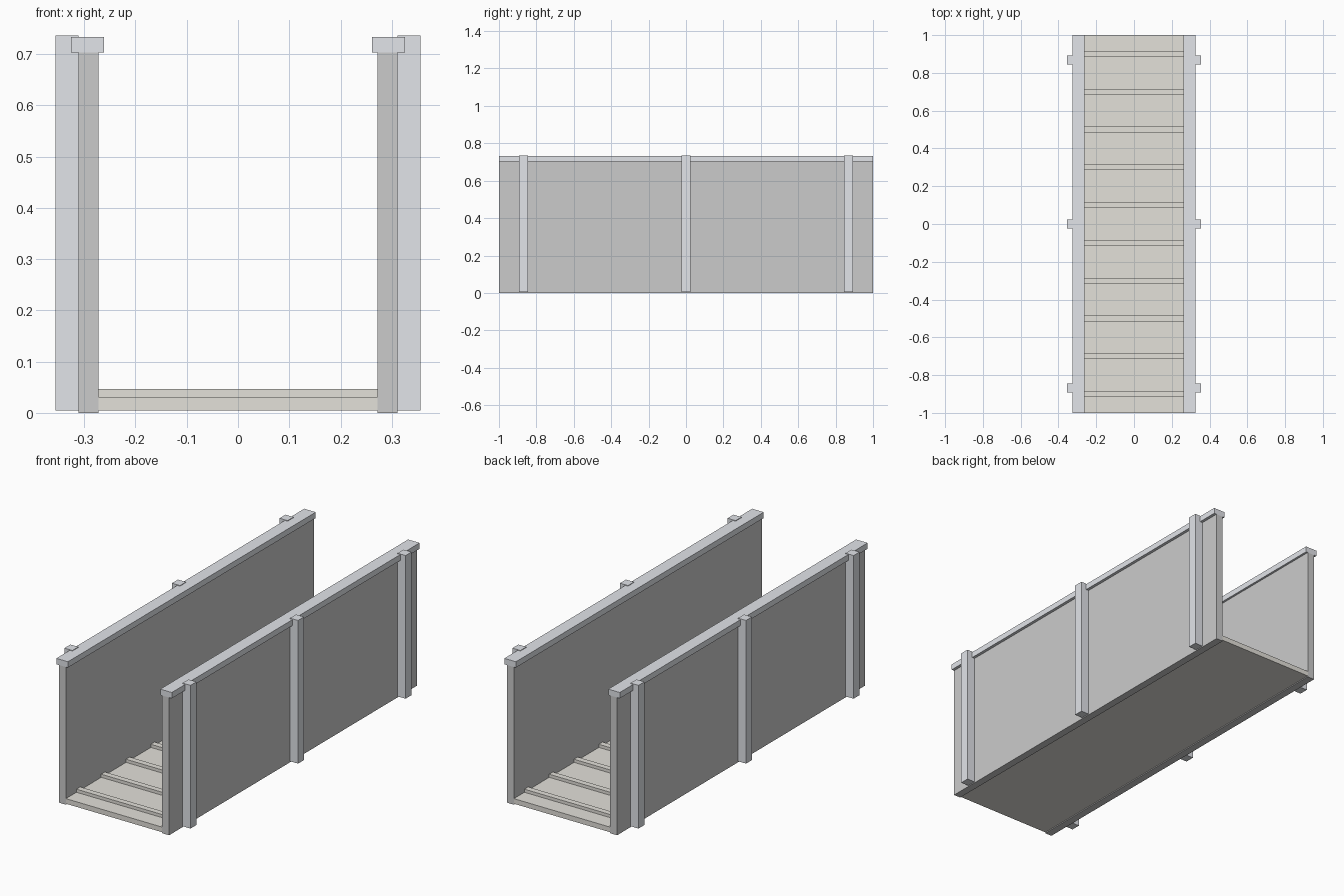
import bpy

if "Cube" in bpy.data.objects:
    bpy.data.objects.remove(bpy.data.objects["Cube"])


def material(name, rgb):
    mat = bpy.data.materials.new(name)
    mat.diffuse_color = (*rgb, 1.0)
    mat.use_nodes = True
    mat.node_tree.nodes["Principled BSDF"].inputs["Base Color"].default_value = mat.diffuse_color
    return mat


def box(name, xs, ys, zs, mat=None):
    """Axis-aligned box given its (min, max) range on each axis."""
    ranges = (xs, ys, zs)
    bpy.ops.mesh.primitive_cube_add(size=1, location=[(a + b) / 2 for a, b in ranges])
    obj = bpy.context.object
    obj.name = name
    obj.scale = [abs(b - a) for a, b in ranges]
    bpy.ops.object.transform_apply(location=False, rotation=False, scale=True)
    if mat:
        obj.data.materials.append(mat)
    return obj


deck_grey = material("deck_grey", (0.77, 0.75, 0.70))
frame_grey = material("frame_grey", (0.76, 0.78, 0.82))

# Floor deck
box("floor", (-0.272, 0.272), (-1, 1), (0.005, 0.031), deck_grey)

# Cross cleats on the floor
for i in range(10):
    y = -0.9 + 0.2 * i
    box(f"floor_cleat_{i + 1}", (-0.272, 0.272), (y - 0.015, y + 0.015),
        (0.031, 0.047), deck_grey)

for side, s in (("left", -1), ("right", 1)):
    # Side wall and its overhanging cap rail
    box(f"{side}_wall", (s * 0.272, s * 0.311), (-1, 1), (0, 0.703))
    box(f"{side}_cap_rail", (s * 0.261, s * 0.326), (-1, 1), (0.703, 0.733), frame_grey)
    # Outer posts, slightly taller than the rail
    for place, y in (("front", -0.868), ("middle", 0), ("back", 0.868)):
        box(f"{side}_{place}_post", (s * 0.311, s * 0.356), (y - 0.024, y + 0.024),
            (0.005, 0.736), frame_grey)
